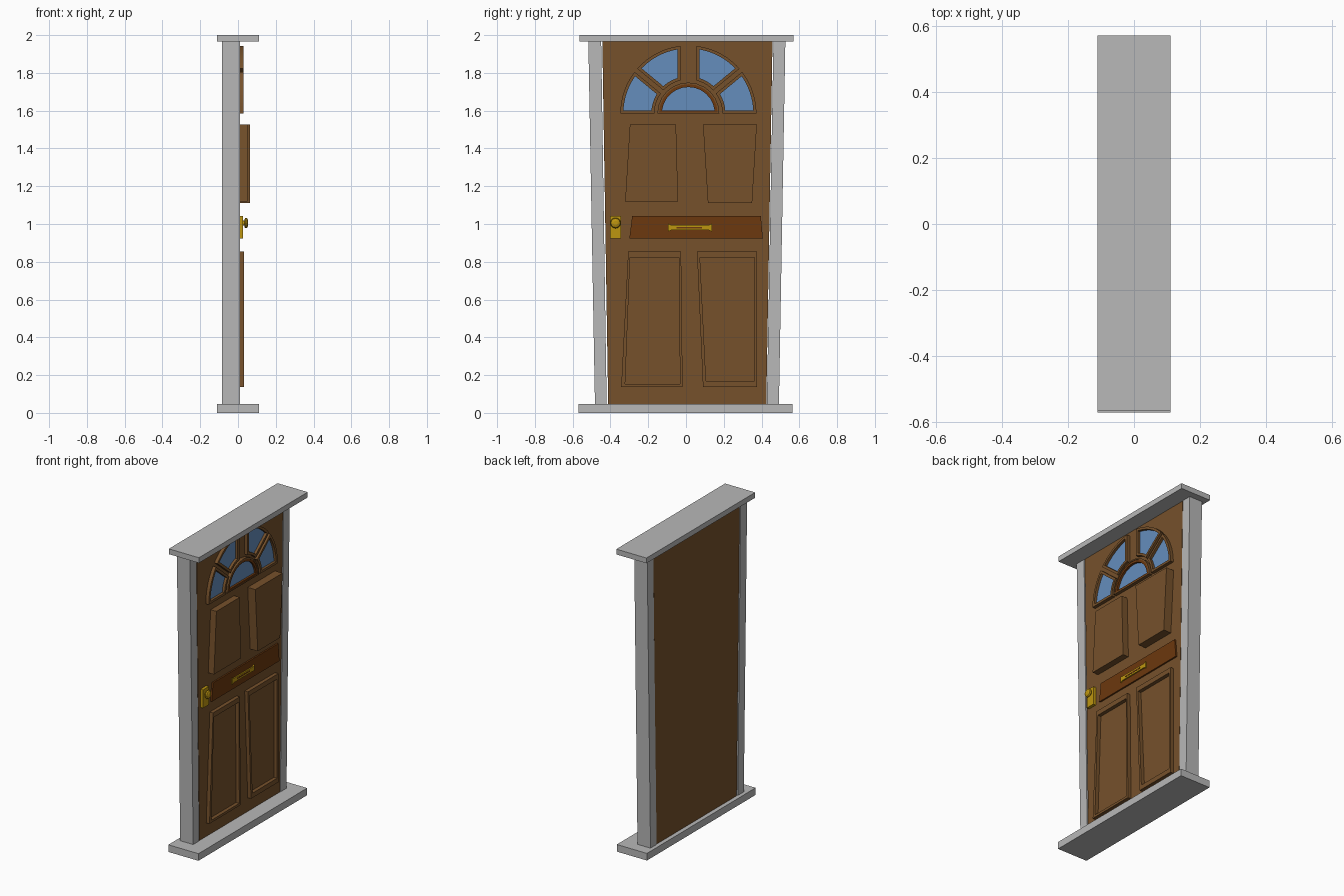
import bpy, bmesh, math

if "Cube" in bpy.data.objects:
    bpy.data.objects.remove(bpy.data.objects["Cube"])


def mat(name, r, g, b):
    lin = [((c / 255 + 0.055) / 1.055) ** 2.4 for c in (r, g, b)]
    m = bpy.data.materials.new(name)
    m.diffuse_color = (*lin, 1)
    m.use_nodes = True
    m.node_tree.nodes["Principled BSDF"].inputs["Base Color"].default_value = m.diffuse_color
    return m


GREY = mat("grey_stone", 184, 184, 184)
BROWN = mat("brown_wood", 118, 81, 43)
DARK = mat("dark_red_wood", 108, 56, 14)
GOLD = mat("brass", 190, 150, 16)
BLUE = mat("blue_glass", 101, 141, 188)


def finish(bm, name, m):
    bmesh.ops.recalc_face_normals(bm, faces=bm.faces)
    me = bpy.data.meshes.new(name)
    bm.to_mesh(me)
    bm.free()
    me.materials.append(m)
    ob = bpy.data.objects.new(name, me)
    bpy.context.collection.objects.link(ob)
    return ob


def plate(name, loop, x0, x1, m):
    """Extrude a (y, z) outline along x."""
    bm = bmesh.new()
    a = [bm.verts.new((x0, y, z)) for y, z in loop]
    b = [bm.verts.new((x1, y, z)) for y, z in loop]
    bm.faces.new(a)
    bm.faces.new(b)
    n = len(loop)
    for i in range(n):
        j = (i + 1) % n
        bm.faces.new((a[i], a[j], b[j], b[i]))
    return finish(bm, name, m)


def ring(name, outer, inner, x0, x1, m):
    """Moulding between two matching (y, z) outlines, extruded along x."""
    bm = bmesh.new()
    rows = [[bm.verts.new((x, y, z)) for y, z in lp]
            for lp, x in ((outer, x0), (outer, x1), (inner, x1), (inner, x0))]
    n = len(outer)
    for k in range(4):
        p, q = rows[k], rows[(k + 1) % 4]
        for i in range(n):
            j = (i + 1) % n
            bm.faces.new((p[i], p[j], q[j], q[i]))
    return finish(bm, name, m)


def trap(b0, b1, t0, t1, z0, z1):
    return [(b0, z0), (b1, z0), (t1, z1), (t0, z1)]


# Sill, lintel and tapered posts
plate("sill", trap(-.57, .565, -.57, .565, 0, .047), -.11, .11, GREY)
plate("lintel", trap(-.565, .57, -.565, .57, 1.965, 2), -.11, .11, GREY)
plate("left_post", trap(-.482, -.42, -.517, -.449, .047, 1.965), -.085, .01, GREY)
plate("right_post", trap(.428, .492, .463, .526, .047, 1.965), -.085, .01, GREY)

# Door slab
plate("door", trap(-.412, .425, -.443, .458, .047, 1.965), -.082, .008, BROWN)

# Upper raised panels
plate("upper_left_panel", trap(-.322, -.042, -.297, -.053, 1.12, 1.527), .005, .05, BROWN)
plate("upper_right_panel", trap(.116, .35, .09, .375, 1.11, 1.527), .005, .063, BROWN)

# Lower framed panels
ring("lower_left_panel", trap(-.343, -.018, -.306, -.026, .137, .855),
     trap(-.322, -.032, -.296, -.037, .153, .823), .005, .032, BROWN)
ring("lower_right_panel", trap(.09, .375, .058, .375, .137, .855),
     trap(.106, .363, .074, .363, .168, .823), .005, .032, BROWN)

# Fan window
YC, ZC, N = .0125, 1.585, 12


def sector(a0, d0, a1, d1, r0, r1, flip):
    """Outline between two rays, each pulled inward by a constant distance."""
    pts = []
    for r, rev in ((r1, False), (r0, True)):
        if r == 0:
            continue
        s = math.radians(a0) + math.asin(d0 / r)
        e = math.radians(a1) - math.asin(d1 / r)
        arc = [s + (e - s) * i / N for i in range(N + 1)]
        if rev:
            arc.reverse()
        pts += [(YC + flip * r * math.cos(t), ZC + r * math.sin(t)) for t in arc]
    return pts


M = .016
for side, flip in (("left", -1), ("right", 1)):
    for part, a0, d0, a1, d1 in (("low", 0, 0, 39.5, .011), ("high", 39.5, .011, 90, .042)):
        out = sector(a0, d0, a1, d1, .18, .36, flip)
        inn = sector(a0, d0 + M, a1, d1 + M, .18 + M, .36 - M, flip)
        ring(f"{side}_{part}_window_frame", out, inn, .005, .03, BROWN)
        plate(f"{side}_{part}_glass", inn, .005, .013, BLUE)
out = sector(0, 0, 180, 0, 0, .164, 1)
inn = sector(0, .017, 180, .017, 0, .14, 1)
mid = sector(0, .006, 180, .006, 0, .155, 1)
ring("centre_window_frame", out, mid, .005, .03, BROWN)
ring("centre_window_bead", mid, inn, .005, .027, DARK)
plate("centre_glass", inn, .005, .013, BLUE)

# Middle rail with letter slot
plate("middle_rail", trap(-.30, .407, -.285, .396, .922, 1.042), .005, .018, DARK)
slot_plate = [(-.095, .96), (-.08, .967), (.122, .967), (.137, .96),
              (.137, 1.002), (.122, .995), (-.08, .995), (-.095, 1.002)]
plate("letter_plate", slot_plate, .015, .026, GOLD)
plate("letter_slot", trap(-.05, .085, -.05, .085, .977, .985), .02, .0275, DARK)

# Lock plate and turned knob
plate("lock_plate", trap(-.403, -.343, -.403, -.343, .922, 1.043), .005, .027, GOLD)
bm = bmesh.new()
profile = [(.025, .013), (.034, .013), (.036, .024), (.042, .028), (.049, .024), (.054, .012)]
rows = []
for x, r in profile:
    rows.append([bm.verts.new((x, -.373 + r * math.cos(i * math.tau / 12),
                               1.005 + r * math.sin(i * math.tau / 12))) for i in range(12)])
for p, q in zip(rows, rows[1:]):
    for i in range(12):
        j = (i + 1) % 12
        bm.faces.new((p[i], p[j], q[j], q[i]))
bm.faces.new(rows[0])
bm.faces.new(rows[-1])
finish(bm, "door_knob", GOLD)
